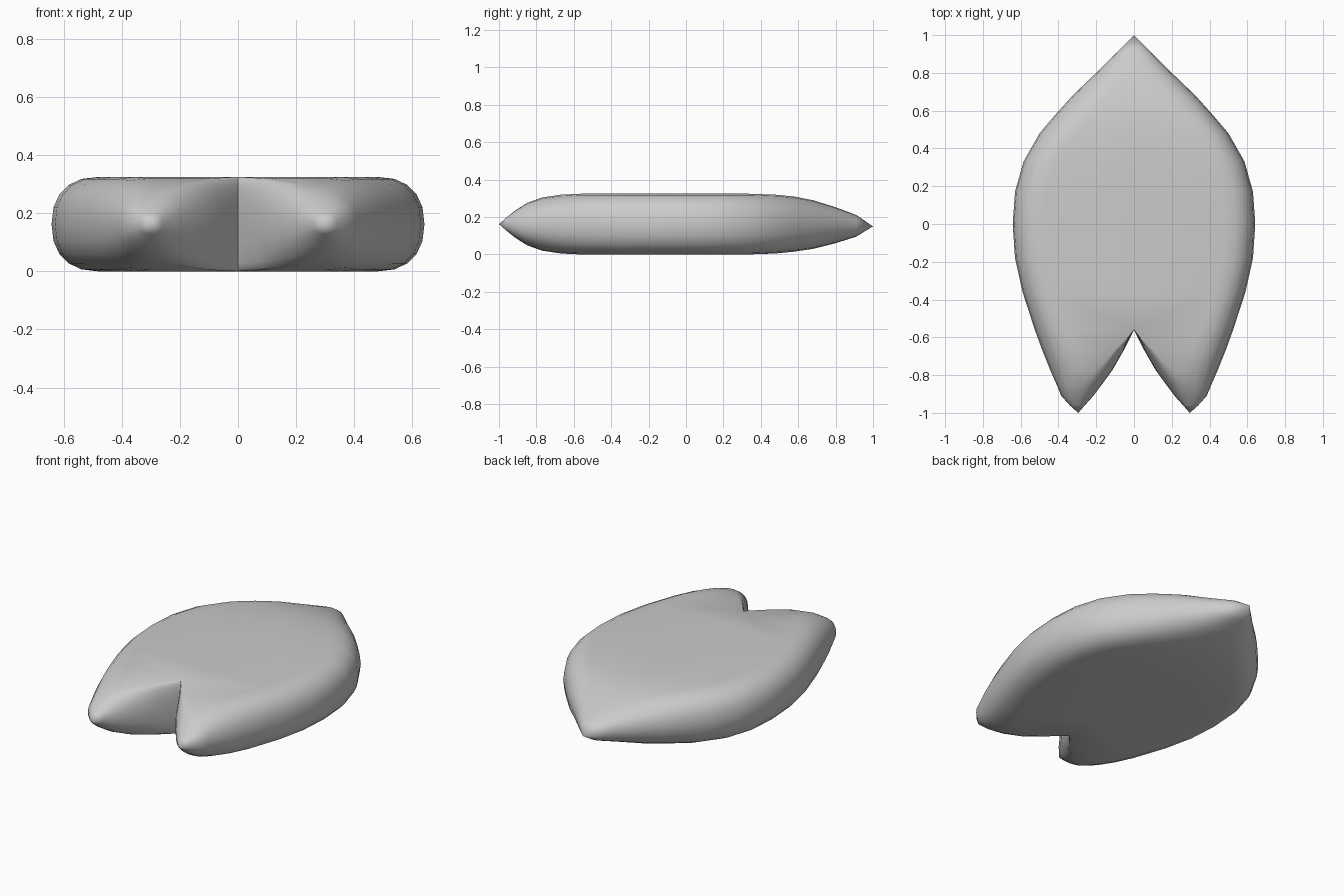
import bpy, bmesh, math

cube = bpy.data.objects.get("Cube")
if cube:
    bpy.data.objects.remove(cube, do_unlink=True)

grey = bpy.data.materials.new("petal grey")
grey.use_nodes = True
colour = (0.6, 0.6, 0.6, 1)
grey.diffuse_color = colour
grey.node_tree.nodes["Principled BSDF"].inputs["Base Color"].default_value = colour

MID = 0.1625     # height of the rim line
STEPS = 10       # points around each rounded edge
POWER = 2 / 2.3  # slightly squared rounding

# Cross-sections: y, inner x, outer x, half thickness, inner rounding, outer rounding
SECTIONS = [
    (-1.0, 0.295, 0.295, 0.0, 0.0, 0.0),
    (-0.96, 0.26, 0.34, 0.035, 0.04, 0.04),
    (-0.91, 0.215, 0.385, 0.075, 0.08, 0.09),
    (-0.85, 0.17, 0.41, 0.113, 0.10, 0.14),
    (-0.77, 0.112, 0.445, 0.142, 0.09, 0.18),
    (-0.67, 0.055, 0.485, 0.157, 0.05, 0.18),
    (-0.56, 0.0, 0.525, 0.1625, 0.0, 0.17),
    (-0.36, 0.0, 0.59, 0.1625, 0.0, 0.16),
    (-0.18, 0.0, 0.63, 0.1625, 0.0, 0.16),
    (0.0, 0.0, 0.642, 0.1625, 0.0, 0.16),
    (0.17, 0.0, 0.63, 0.1625, 0.0, 0.16),
    (0.33, 0.0, 0.585, 0.1625, 0.0, 0.17),
    (0.48, 0.0, 0.5, 0.157, 0.0, 0.19),
    (0.58, 0.0, 0.415, 0.147, 0.0, 0.2),
    (0.68, 0.0, 0.325, 0.130, 0.0, 0.2),
    (0.80, 0.0, 0.2, 0.096, 0.0, 0.17),
    (0.91, 0.0, 0.09, 0.058, 0.0, 0.09),
    (1.0, 0.0, 0.0, 0.0, 0.0, 0.0),
]
NOTCH_Y = -0.56


def rounded_edge(x_edge, width, half, direction):
    """Points from bottom to top round one edge; direction points inward."""
    points = []
    for i in range(STEPS + 1):
        a = math.pi * (i / STEPS - 0.5)
        x = x_edge + direction * width * (1 - max(math.cos(a), 0) ** POWER)
        z = half * math.copysign(abs(math.sin(a)) ** POWER, a)
        points.append((x, z))
    return points


# Half of the petal, joined section by section
bm = bmesh.new()
rings = []
for y, inner, outer, half, w_in, w_out in SECTIONS:
    loop = rounded_edge(inner, w_in, half, 1) + rounded_edge(outer, w_out, half, -1)[::-1]
    mid = MID - 0.012 * max(0, (y - 0.6) / 0.4)
    rings.append([bm.verts.new((x, y, mid + z)) for x, z in loop])

count = 2 * (STEPS + 1)
for s in range(len(rings) - 1):
    a, b = rings[s], rings[s + 1]
    # The inner wall exists only along the notch
    first = 0 if SECTIONS[s][0] < NOTCH_Y else STEPS
    for k in range(first, count):
        n = (k + 1) % count
        bm.faces.new((a[k], b[k], b[n], a[n]))

bmesh.ops.delete(bm, geom=[v for v in bm.verts if not v.link_faces], context='VERTS')

# Mirrored half, welded on the centre line
copy = bmesh.ops.duplicate(bm, geom=bm.verts[:] + bm.edges[:] + bm.faces[:])["geom"]
for v in copy:
    if isinstance(v, bmesh.types.BMVert):
        v.co.x = -v.co.x
bmesh.ops.remove_doubles(bm, verts=bm.verts[:], dist=0.0005)
bmesh.ops.dissolve_degenerate(bm, edges=bm.edges[:], dist=0.0005)
bmesh.ops.recalc_face_normals(bm, faces=bm.faces[:])

mesh = bpy.data.meshes.new("petal")
bm.to_mesh(mesh)
bm.free()
mesh.materials.append(grey)
petal = bpy.data.objects.new("petal", mesh)
bpy.context.collection.objects.link(petal)
bpy.context.view_layer.objects.active = petal
petal.select_set(True)
bpy.ops.object.shade_smooth_by_angle(angle=math.radians(50))
